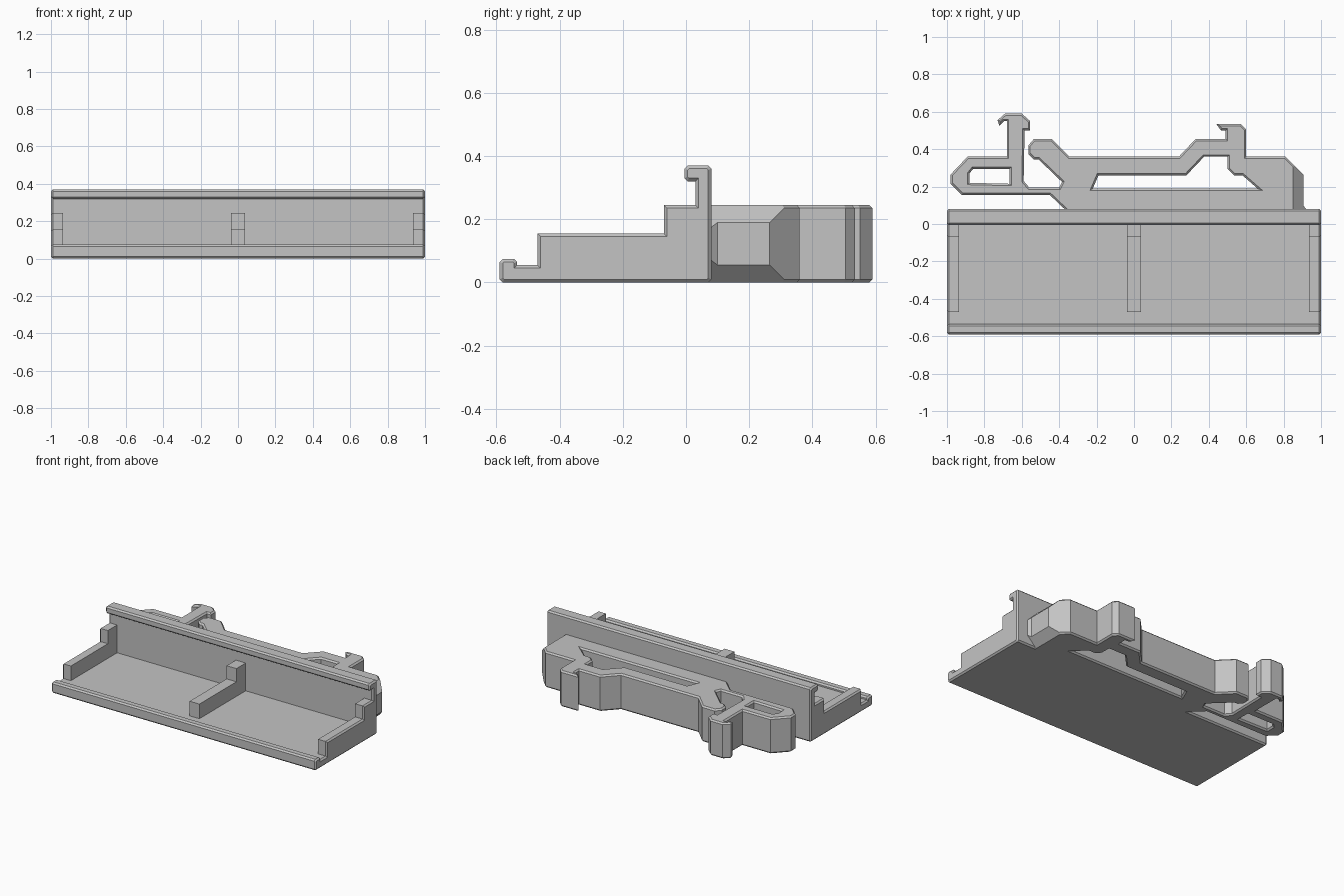
import bpy
import bmesh
from mathutils import Vector

cube = bpy.data.objects.get("Cube")
if cube:
    bpy.data.objects.remove(cube, do_unlink=True)

grey = bpy.data.materials.new("plain grey")
grey.use_nodes = True
grey.diffuse_color = (0.55, 0.55, 0.55, 1)
grey.node_tree.nodes["Principled BSDF"].inputs["Base Color"].default_value = grey.diffuse_color


def inset(points, amount):
    """Mitred offset of a loop towards its left side."""
    result = []
    for i, point in enumerate(points):
        before = (point - points[i - 1]).normalized()
        after = (points[(i + 1) % len(points)] - point).normalized()
        n1 = Vector((-before.y, before.x))
        n2 = Vector((-after.y, after.x))
        result.append(point + (n1 + n2) * amount / (1 + n1.dot(n2)))
    return result


def oriented(points, counter_clockwise):
    """Hundredths to units, wound so the solid lies on the left."""
    loop = [Vector(p) / 100 for p in points]
    area = sum(loop[i - 1].cross(loop[i]) for i in range(len(loop)))
    return loop if (area > 0) == counter_clockwise else loop[::-1]


def prism(name, outline, low, high, chamfer, place, holes=(), cuts=()):
    """Extrude an outline with holes; chamfer holds the low and high rim sizes."""
    bm = bmesh.new()
    loops = [oriented(outline, True)] + [oriented(h, False) for h in holes]
    levels = [(low, chamfer[0])]
    if chamfer[0]:
        levels.append((low + chamfer[0], 0))
    if chamfer[1]:
        levels.append((high - chamfer[1], 0))
    levels.append((high, chamfer[1]))

    caps = ([], [])
    for loop in loops:
        rings = []
        for height, amount in levels:
            ring = inset(loop, amount) if amount else loop
            rings.append([bm.verts.new(place(p.x, p.y, height)) for p in ring])
        count = len(loop)
        for lower, upper in zip(rings, rings[1:]):
            for i in range(count):
                bm.faces.new((lower[i - 1], lower[i], upper[i], upper[i - 1]))
        for cap, ring in zip(caps, (rings[0], rings[-1])):
            cap.extend(bm.edges.get((ring[i - 1], ring[i])) for i in range(count))
    for cap in caps:
        bmesh.ops.triangle_fill(bm, edges=cap, use_beauty=True)

    # Slanted trims, closed again with a flat face
    for point, normal in cuts:
        geometry = bm.verts[:] + bm.edges[:] + bm.faces[:]
        bmesh.ops.bisect_plane(bm, geom=geometry, plane_co=point,
                               plane_no=normal, clear_outer=True)
        rim = [e for e in bm.edges if e.is_boundary]
        bmesh.ops.holes_fill(bm, edges=rim, sides=0)

    bmesh.ops.recalc_face_normals(bm, faces=bm.faces[:])
    mesh = bpy.data.meshes.new(name)
    bm.to_mesh(mesh)
    bm.free()
    mesh.materials.append(grey)
    obj = bpy.data.objects.new(name, mesh)
    bpy.context.collection.objects.link(obj)
    return obj


def along_x(a, b, height):
    return (height, a, b)


def along_z(a, b, height):
    return (a, b, height)


EDGE = 0.01

# Tray: floor, front lip, back wall and top hook in one side profile
tray_profile = [
    (-58, 0), (7, 0), (8, 1), (8, 36), (7, 37), (0.5, 37), (-0.5, 36),
    (-0.5, 33), (0.5, 32), (3, 32), (3, 5.5), (-53.5, 5.5), (-53.5, 6.5),
    (-54.5, 7.5), (-58, 7.5), (-59, 6.5), (-59, 1),
]
prism("tray", tray_profile, -1, 1, (EDGE, EDGE), along_x)

# Stepped support ribs at both ends and in the middle
rib_profile = [(-47, 3), (5, 3), (5, 24.5), (-7, 24.5), (-7, 15.5), (-47, 15.5)]
prism("right_rib", rib_profile, -1, -0.935, (EDGE, 0), along_x)
prism("middle_rib", rib_profile, -0.037, 0.037, (0, 0), along_x)
prism("left_rib", rib_profile, 0.935, 1, (0, EDGE), along_x)

# Rail clip: rigid body with a hook, and a springy latch arm on the right
body = [
    (-35, 6), (-45, 15.5), (-92, 15.5), (-98, 21.5), (-98, 26.5), (-89, 36),
    (-68, 36), (-68, 55), (-69.5, 55), (-72, 52.5), (-73, 55.5), (-69, 59),
    (-60, 59), (-55.5, 55), (-55.5, 50), (-58.5, 50), (-59, 23), (-56, 19.5),
    (-40, 19.5), (-38.5, 22.5), (-51, 34.5), (-53.5, 34.5), (-56.5, 37.5),
    (-56.5, 42), (-53.5, 45.5), (-44, 45.5), (-34.5, 36), (24, 36),
    (33, 45.5), (49, 45.5), (49, 50), (46.5, 50), (44, 53.5), (57, 53.5),
    (60, 50.5), (60, 36), (81, 36), (90.5, 26.5), (90.5, 10), (92, 8), (92, 6),
]
latch_window = [(-88, 22), (-66.5, 21.5), (-66.5, 29.5), (-86, 29.5), (-88, 27)]
flex_slot = [
    (-22, 19), (66, 19), (58, 26), (53.5, 26), (50, 29.5), (50, 36),
    (37.5, 36), (28, 26), (-19, 26),
]
end_slopes = [((0.905, 0, 0.19), (1, 0, 1)), ((0.905, 0, 0.055), (1, 0, -1))]
prism("rail_clip", body, 0, 0.245, (EDGE, EDGE), along_z,
      holes=(latch_window, flex_slot), cuts=end_slopes)
